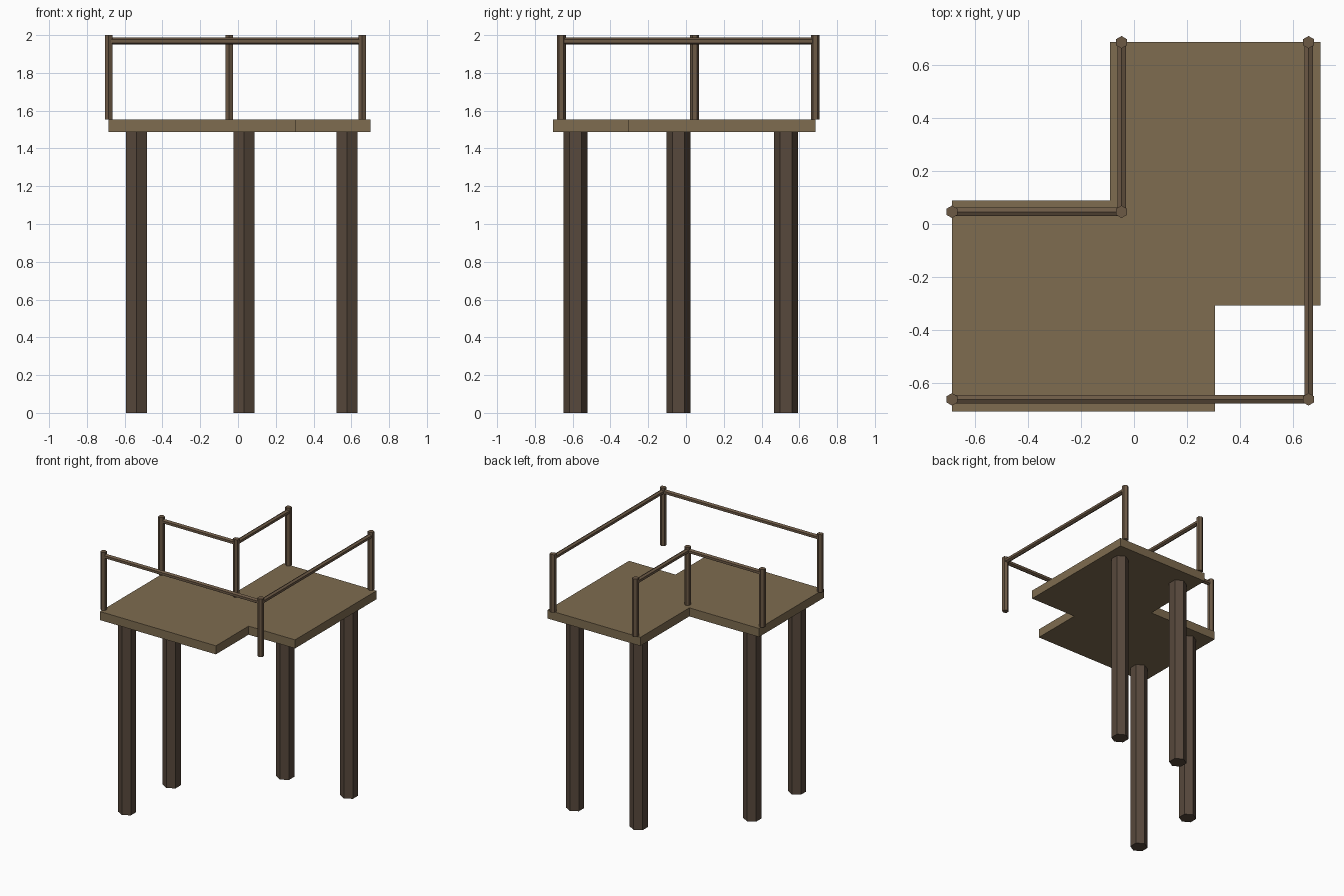
import bpy, bmesh
from math import pi

if "Cube" in bpy.data.objects:
    bpy.data.objects.remove(bpy.data.objects["Cube"])

def material(name, rgb):
    m = bpy.data.materials.new(name)
    m.diffuse_color = (*rgb, 1)
    m.use_nodes = True
    m.node_tree.nodes["Principled BSDF"].inputs["Base Color"].default_value = m.diffuse_color
    return m

plank = material("plank_wood", (0.21, 0.15, 0.08))
dark = material("dark_wood", (0.095, 0.065, 0.045))
rail_wood = material("rail_wood", (0.15, 0.10, 0.06))

def hex_bar(name, center, radius, length, mat, rot=(0, 0, 0)):
    bpy.ops.mesh.primitive_cylinder_add(vertices=6, radius=radius, depth=length,
                                        location=center, rotation=rot)
    ob = bpy.context.object
    ob.name = name
    ob.data.materials.append(mat)

def post(name, x, y, z0, z1, radius, mat):
    hex_bar(name, (x, y, (z0 + z1) / 2), radius, z1 - z0, mat)

def rail(name, a, b):
    # horizontal bar with a ridge edge on top, along x or y
    along_x = abs(a[0] - b[0]) > abs(a[1] - b[1])
    length = abs(a[0] - b[0]) + abs(a[1] - b[1])
    center = ((a[0] + b[0]) / 2, (a[1] + b[1]) / 2, 1.968)
    hex_bar(name, center, 0.0185, length, rail_wood,
            (pi / 2, 0, pi / 2 if along_x else 0))

# deck: stepped outline extruded upward
DECK_Z, DECK_TOP = 1.487, 1.553
outline = [(-0.685, -0.705), (0.305, -0.705), (0.305, -0.307), (0.702, -0.307),
           (0.702, 0.685), (-0.09, 0.685), (-0.09, 0.088), (-0.685, 0.088)]
bm = bmesh.new()
face = bm.faces.new([bm.verts.new((x, y, DECK_Z)) for x, y in outline])
ext = bmesh.ops.extrude_face_region(bm, geom=[face], use_keep_orig=True)
bmesh.ops.translate(bm, vec=(0, 0, DECK_TOP - DECK_Z),
                    verts=[v for v in ext["geom"] if isinstance(v, bmesh.types.BMVert)])
bmesh.ops.recalc_face_normals(bm, faces=bm.faces)
mesh = bpy.data.meshes.new("deck")
bm.to_mesh(mesh)
bm.free()
mesh.materials.append(plank)
bpy.context.collection.objects.link(bpy.data.objects.new("deck", mesh))

# legs
for i, (x, y) in enumerate([(-0.538, -0.585), (-0.538, -0.04), (0.032, 0.53), (0.577, 0.53)]):
    post(f"leg_{i + 1}", x, y, 0, DECK_Z, 0.0635, dark)

# railing posts
front_left, front_right, back_right = (-0.685, -0.66), (0.657, -0.66), (0.657, 0.684)
back_mid, inner, left_mid = (-0.047, 0.684), (-0.047, 0.046), (-0.685, 0.046)
for i, (x, y) in enumerate([front_left, front_right, back_right, back_mid, inner, left_mid]):
    post(f"rail_post_{i + 1}", x, y, DECK_TOP, 2.0, 0.0235, rail_wood)

# rails
rail("front_rail", front_left, front_right)
rail("right_rail", front_right, back_right)
rail("inner_back_rail", back_mid, inner)
rail("inner_left_rail", inner, left_mid)
